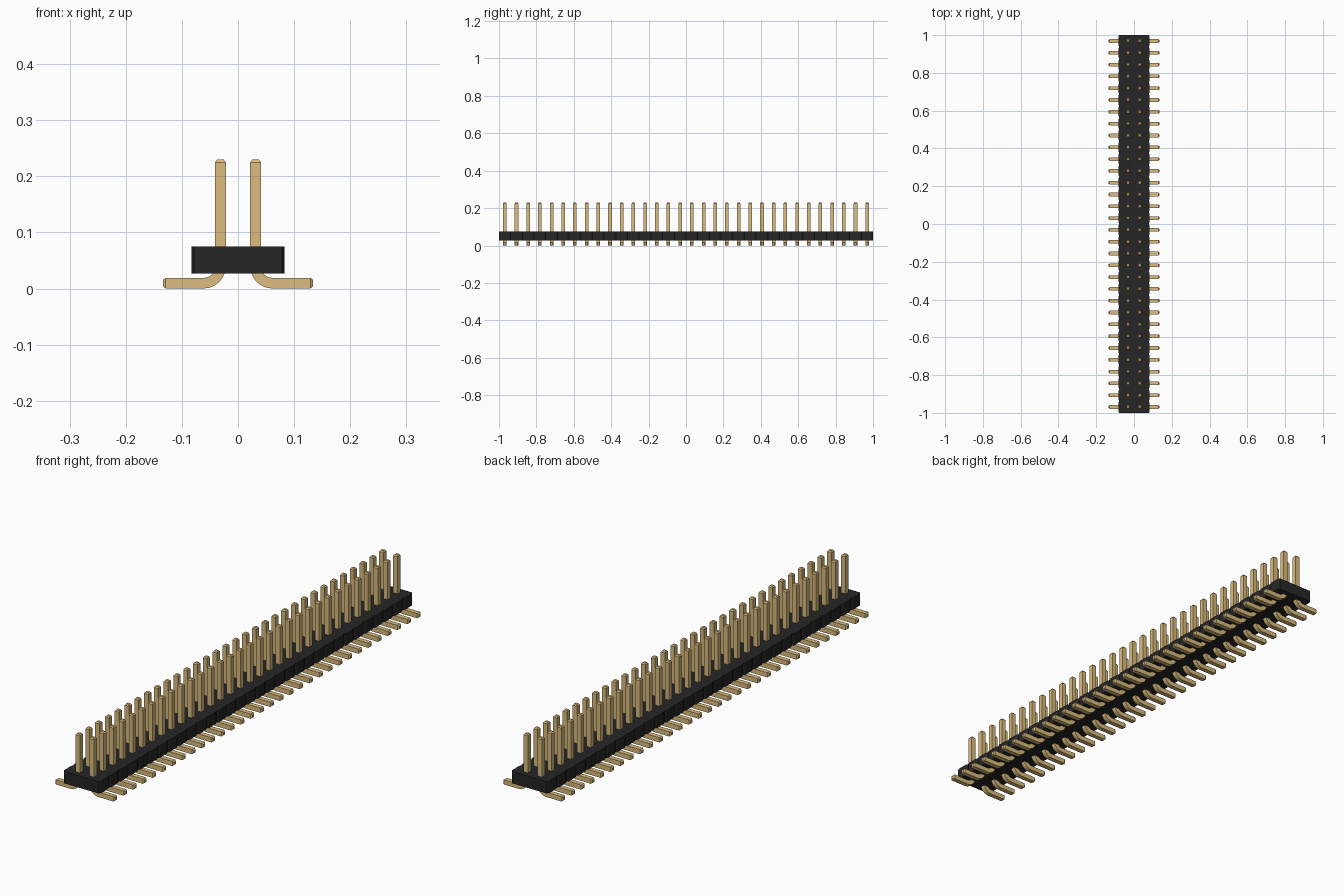
import bpy
import bmesh
from math import sin, cos, pi

COUNT = 32
PITCH = 2 / COUNT
HALF = 0.0095      # half thickness of a pin
ROW_X = 0.0313     # row offset from the centre line
TIP = 0.005        # length of the tapered pin ends
BEND = 0.03        # centre-line bend radius

cube = bpy.data.objects.get("Cube")
if cube:
    bpy.data.objects.remove(cube, do_unlink=True)


def make_material(name, rgb, roughness, metallic=0.0):
    mat = bpy.data.materials.new(name)
    mat.use_nodes = True
    color = (*rgb, 1)
    mat.diffuse_color = color
    shader = mat.node_tree.nodes["Principled BSDF"]
    shader.inputs["Base Color"].default_value = color
    shader.inputs["Roughness"].default_value = roughness
    shader.inputs["Metallic"].default_value = metallic
    return mat


def make_object(name, bm, mat):
    bmesh.ops.recalc_face_normals(bm, faces=bm.faces)
    mesh = bpy.data.meshes.new(name)
    bm.to_mesh(mesh)
    bm.free()
    mesh.materials.append(mat)
    obj = bpy.data.objects.new(name, mesh)
    bpy.context.collection.objects.link(obj)
    return obj


black = make_material("black plastic", (0.02, 0.019, 0.019), 0.6)
gold = make_material("gold pin", (0.709, 0.504, 0.21), 0.4)

# Housing: outline with a small V notch between neighbouring positions
NOTCH_X, NOTCH_Y, BODY_X = 0.005, 0.01, 0.083
side = []
for i in range(COUNT):
    y = -1 + i * PITCH
    side += [(BODY_X - NOTCH_X, y), (BODY_X, y + NOTCH_Y),
             (BODY_X, y + PITCH - NOTCH_Y)]
side.append((BODY_X - NOTCH_X, 1))
outline = side + [(-x, y) for x, y in reversed(side)]
bm = bmesh.new()
base = bm.faces.new([bm.verts.new((x, y, 0.027)) for x, y in outline])
top = bmesh.ops.extrude_face_region(bm, geom=[base])["geom"]
bmesh.ops.translate(bm, vec=(0, 0, 0.048),
                    verts=[v for v in top if isinstance(v, bmesh.types.BMVert)])
make_object("housing", bm, black)


def pin_stations():
    """Centre-line x, z, bend angle and section scale from tip to foot."""
    stations = [(ROW_X, 0.23, 0, 0.6), (ROW_X, 0.23 - TIP, 0, 1)]
    cx, cz = ROW_X + BEND, HALF + BEND
    for k in range(7):
        a = k / 6 * pi / 2
        stations.append((cx - BEND * cos(a), cz - BEND * sin(a), a, 1))
    return stations + [(0.134 - TIP, HALF, pi / 2, 1), (0.134, HALF, pi / 2, 0.6)]


def add_pin(bm, y, sign):
    """Sweep a square section along the bent centre line."""
    rings = []
    for x, z, a, scale in pin_stations():
        h = HALF * scale
        rings.append([bm.verts.new((sign * (x + u * h * cos(a)), y + v * h,
                                    z + u * h * sin(a)))
                      for u, v in ((-1, -1), (1, -1), (1, 1), (-1, 1))])
    for r, s in zip(rings, rings[1:]):
        for j in range(4):
            k = (j + 1) % 4
            bm.faces.new((r[j], r[k], s[k], s[j]))
    bm.faces.new(rings[0])
    bm.faces.new(rings[-1])


# Two mirrored rows of pins
for name, sign in (("left_pins", 1), ("right_pins", -1)):
    bm = bmesh.new()
    for i in range(COUNT):
        add_pin(bm, -1 + (i + 0.5) * PITCH, sign)
    make_object(name, bm, gold)
